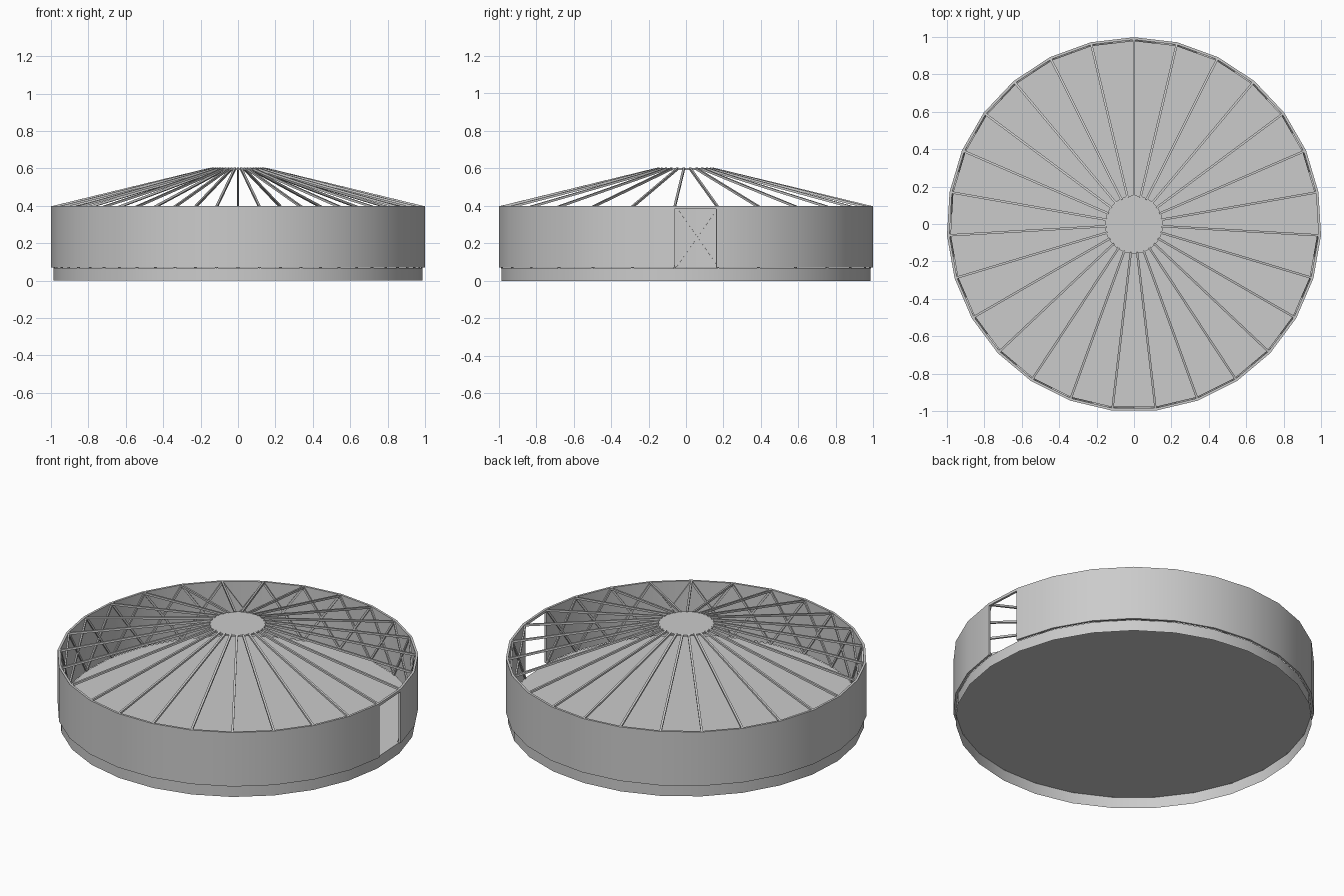
import bpy, bmesh, math
from mathutils import Vector

if "Cube" in bpy.data.objects:
    bpy.data.objects.remove(bpy.data.objects["Cube"])

N = 27                      # sides; one corner points to +y
CY = -0.003                 # keeps the odd-sided plan centred
DOOR = 20                   # open bay, between corners 20 and 21
RO, RI = 1.0015, 0.988      # wall outside and inside


def pt(k, r, z):
    a = math.radians(90) + 2 * math.pi * k / N
    return Vector((r * math.cos(a), r * math.sin(a) + CY, z))


def on_face(k, f, r, z):
    return pt(k, r, z).lerp(pt(k + 1, r, z), f)


def finish(name, bm, smooth=False):
    bmesh.ops.recalc_face_normals(bm, faces=bm.faces)
    me = bpy.data.meshes.new(name)
    bm.to_mesh(me)
    bm.free()
    ob = bpy.data.objects.new(name, me)
    bpy.context.collection.objects.link(ob)
    if smooth:
        bpy.ops.object.select_all(action='DESELECT')
        ob.select_set(True)
        bpy.context.view_layer.objects.active = ob
        bpy.ops.object.shade_smooth_by_angle(angle=math.radians(30))
    return ob


def drum(name, r, z0, z1, bottom, smooth=False):
    bm = bmesh.new()
    lo = [bm.verts.new(pt(k, r, z0)) for k in range(N)]
    hi = [bm.verts.new(pt(k, r, z1)) for k in range(N)]
    bm.faces.new(hi)
    if bottom:
        bm.faces.new(lo)
    for i in range(N):
        j = (i + 1) % N
        bm.faces.new((lo[i], lo[j], hi[j], hi[i]))
    return finish(name, bm, smooth)


def strip(bm, cols):
    # closed four-sided section swept through the columns
    cols = [[bm.verts.new(p) for p in c] for c in cols]
    for a, b in zip(cols, cols[1:]):
        for i in range(4):
            j = (i + 1) % 4
            bm.faces.new((a[i], b[i], b[j], a[j]))
    bm.faces.new(cols[0])
    bm.faces.new(cols[-1])


def bar(bm, a, b, w, t, out):
    # rectangular bar; its thickness lies along the outward direction
    d = (b - a).normalized()
    side = d.cross(out).normalized() * w / 2
    up = side.cross(d).normalized() * t / 2
    strip(bm, [[p + side + up, p - side + up, p - side - up, p + side - up]
               for p in (a, b)])


# Floor platform: deck and skirt, open underneath
drum("floor_platform", 0.988, 0.0, 0.068, False, True)

# Closed crown disc
drum("crown_disc", 0.156, 0.592, 0.601, True)

# Wall cover with the open doorway bay at +x, and the lintel above it
section = lambda z0, z1: ((RO, z0), (RO, z1), (RI, z1), (RI, z0))
bm = bmesh.new()
strip(bm, [[on_face(DOOR, 0.96, r, z) for r, z in section(0.07, 0.4)]] +
      [[pt(DOOR + i, r, z) for r, z in section(0.07, 0.4)] for i in range(1, N + 1)])
strip(bm, [[on_face(DOOR, f, r, z) for r, z in section(0.384, 0.4)] for f in (0, 0.96)])
finish("wall_cover", bm, True)

# Crossed flat laths inside every bay except the doorway
bm = bmesh.new()
for k in range(N):
    if k != DOOR:
        out = pt(k + 0.5, 1, 0) - Vector((0, CY, 0))
        for a, b in ((k, k + 1), (k + 1, k)):
            bar(bm, pt(a, 0.985, 0.07), pt(b, 0.985, 0.395), 0.012, 0.009, out)
finish("wall_lattice", bm)

# Roof poles from the wall head to the crown
bm = bmesh.new()
for k in range(N):
    bar(bm, pt(k, 0.99, 0.394), pt(k, 0.148, 0.598), 0.012, 0.012, Vector((0, 0, 1)))
finish("roof_poles", bm)
